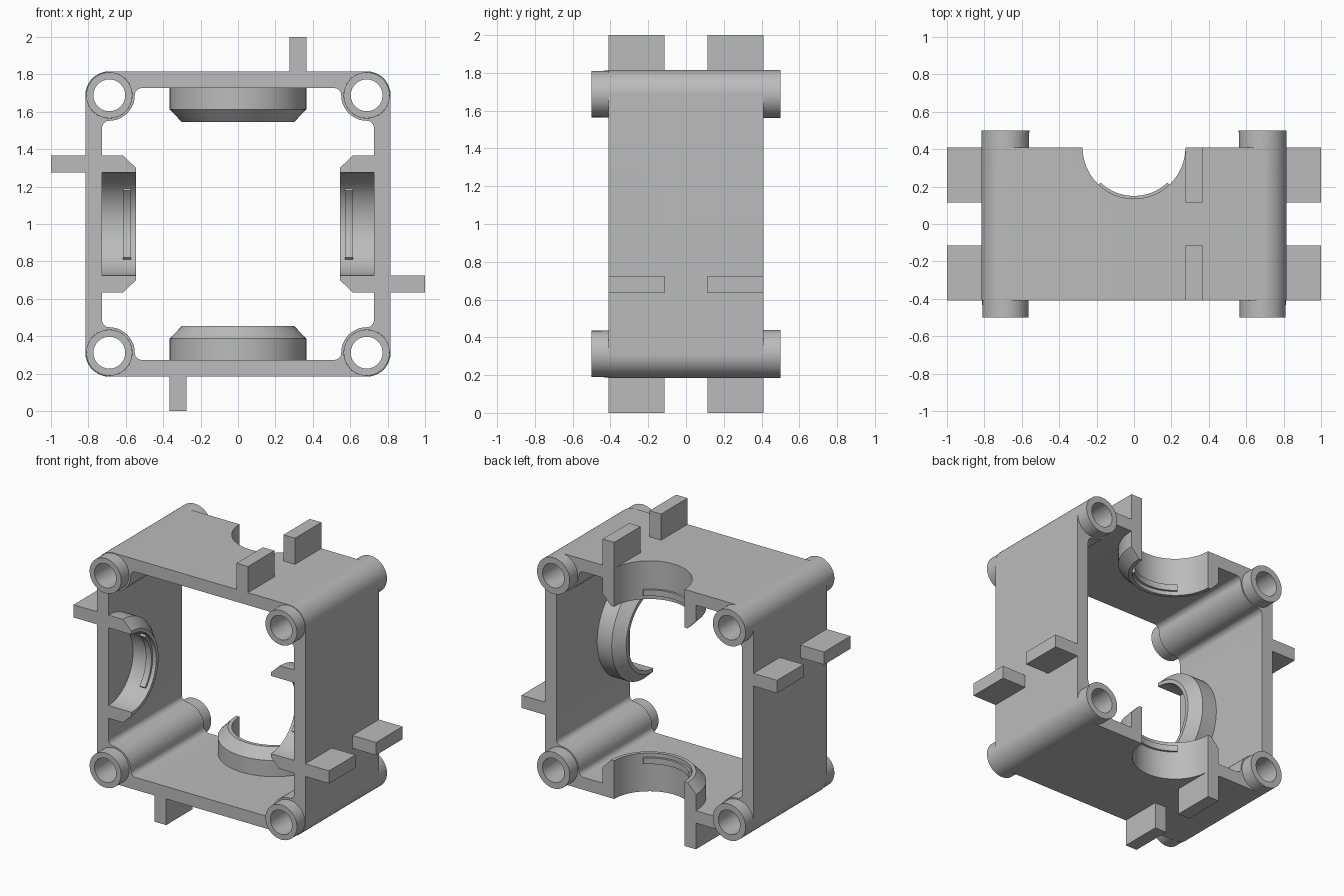
import bpy, bmesh
from math import pi, sin, cos, radians
from mathutils import Matrix, Vector

cube = bpy.data.objects.get("Cube")
if cube:
    bpy.data.objects.remove(cube)

CENTRE = Matrix.Translation((0, 0, 1))
DEPTH = 0.41          # half depth of the frame
OUTER = 0.815         # half width of the frame
INNER = 0.727         # inner wall face
POST = 0.688          # corner post offset
HOLE = 0.275          # notch radius
parts = []

grey = bpy.data.materials.new("plain grey")
grey.use_nodes = True
grey.diffuse_color = (0.5, 0.5, 0.5, 1)
grey.node_tree.nodes["Principled BSDF"].inputs["Base Color"].default_value = (0.5, 0.5, 0.5, 1)


def finish(name, bm, matrix):
    bm.transform(matrix)
    bmesh.ops.recalc_face_normals(bm, faces=bm.faces)
    mesh = bpy.data.meshes.new(name)
    bm.to_mesh(mesh)
    bm.free()
    mesh.materials.append(grey)
    obj = bpy.data.objects.new(name, mesh)
    bpy.context.collection.objects.link(obj)
    parts.append(obj)
    return obj


def skin(name, loops, matrix, closed):
    """Join a row of equal closed loops with quads, capping open ends."""
    bm = bmesh.new()
    rows = [[bm.verts.new(p) for p in loop] for loop in loops]
    n = len(rows[0])
    pairs = list(zip(rows, rows[1:]))
    if closed:
        pairs.append((rows[-1], rows[0]))
    else:
        bm.faces.new(rows[0])
        bm.faces.new(rows[-1])
    for a, b in pairs:
        for i in range(n):
            j = (i + 1) % n
            bm.faces.new((a[i], a[j], b[j], b[i]))
    return finish(name, bm, matrix)


def turn(name, profile, matrix, half=pi, steps=64):
    """Turn a (radius, height) profile about z, symmetric about -y."""
    closed = half == pi
    angles = [-half + 2 * half * i / steps for i in range(steps + (not closed))]
    loops = [[(r * sin(t), -r * cos(t), h) for r, h in profile] for t in angles]
    return skin(name, loops, matrix, closed)


def box(name, centre, size, matrix):
    bm = bmesh.new()
    bmesh.ops.create_cube(bm, size=1, matrix=Matrix.Translation(centre) @ Matrix.Diagonal((*size, 1)))
    return finish(name, bm, matrix)


def arc(cx, cz, r, start, end, n):
    angles = [radians(start + (end - start) * i / (n - 1)) for i in range(n)]
    return [Vector((cx + r * cos(a), 0, cz + r * sin(a))) for a in angles]


# Square frame with round outer corners and filleted bosses inside
fillet = INNER - POST
boss = 0.136
reach = POST - boss - fillet
inner = (arc(reach, POST, fillet, 90, 0, 9)
         + arc(POST, POST, boss, 180, 270, 13)[1:-1]
         + arc(POST, reach, fillet, 90, 0, 9))
outer = arc(POST, POST, OUTER - POST, 90, 0, len(inner))


def four_corners(points, y):
    return [Matrix.Rotation(k * pi / 2, 3, 'Y') @ p + Vector((0, y, 0))
            for k in range(4) for p in points]


frame = skin("frame", [four_corners(outer, -DEPTH), four_corners(outer, DEPTH),
                       four_corners(inner, DEPTH), four_corners(inner, -DEPTH)], CENTRE, True)


def cut(radius, low, high, matrix):
    """Cut a round hole along local z out of the frame."""
    bm = bmesh.new()
    bmesh.ops.create_cone(bm, cap_ends=True, segments=64, radius1=radius, radius2=radius,
                          depth=high - low, matrix=Matrix.Translation((0, 0, (low + high) / 2)))
    cutter = finish("cutter", bm, matrix)
    cutter.hide_render = True
    mod = frame.modifiers.new("cut", 'BOOLEAN')
    mod.object, mod.operation, mod.solver = cutter, 'DIFFERENCE', 'EXACT'
    with bpy.context.temp_override(object=frame, active_object=frame):
        bpy.ops.object.modifier_apply(modifier=mod.name)
    parts.remove(cutter)
    bpy.data.objects.remove(cutter)


# Each wall: notch, half collar with a snap ridge, and two outside tabs
for k, side in enumerate(("top", "right", "bottom", "left")):
    wall = CENTRE @ Matrix.Rotation(-k * pi / 2, 4, 'Y')
    # Notches alternate between the back and the front edge
    notch = wall @ Matrix.Rotation(k % 2 * pi, 4, 'Z') @ Matrix.Translation((0, DEPTH, 0))
    cut(HOLE, 0.6, 1.1, notch)
    turn(side + "_collar", [(HOLE, 0.77), (0.365, 0.77), (0.365, 0.613), (0.3, 0.545), (HOLE, 0.545)],
         notch, pi / 2, 32)
    turn(side + "_ridge", [(0.285, 0.573), (0.285, 0.616), (0.26, 0.616), (0.26, 0.573)],
         notch, radians(43.5), 20)
    for end, sign in (("front", -1), ("back", 1)):
        box(f"{side}_{end}_tab", (0.32, sign * 0.2625, 0.9), (0.09, 0.295, 0.2), wall)

# Hollow corner posts, slightly tapered towards the front
for x, side in ((-POST, "right"), (POST, "left")):
    for z, level in ((-POST, "lower"), (POST, "upper")):
        post = CENTRE @ Matrix.Translation((x, 0, z)) @ Matrix.Rotation(-pi / 2, 4, 'X')
        cut(0.1, -0.45, 0.45, post)
        turn(f"{level}_{side}_post", [(0.123, -0.5), (0.128, 0.5), (0.085, 0.5), (0.085, -0.5)], post)

# Smooth curved faces, keep edges sharp
bpy.ops.object.select_all(action='DESELECT')
for obj in parts:
    obj.select_set(True)
bpy.context.view_layer.objects.active = frame
bpy.ops.object.shade_smooth_by_angle(angle=radians(30))
